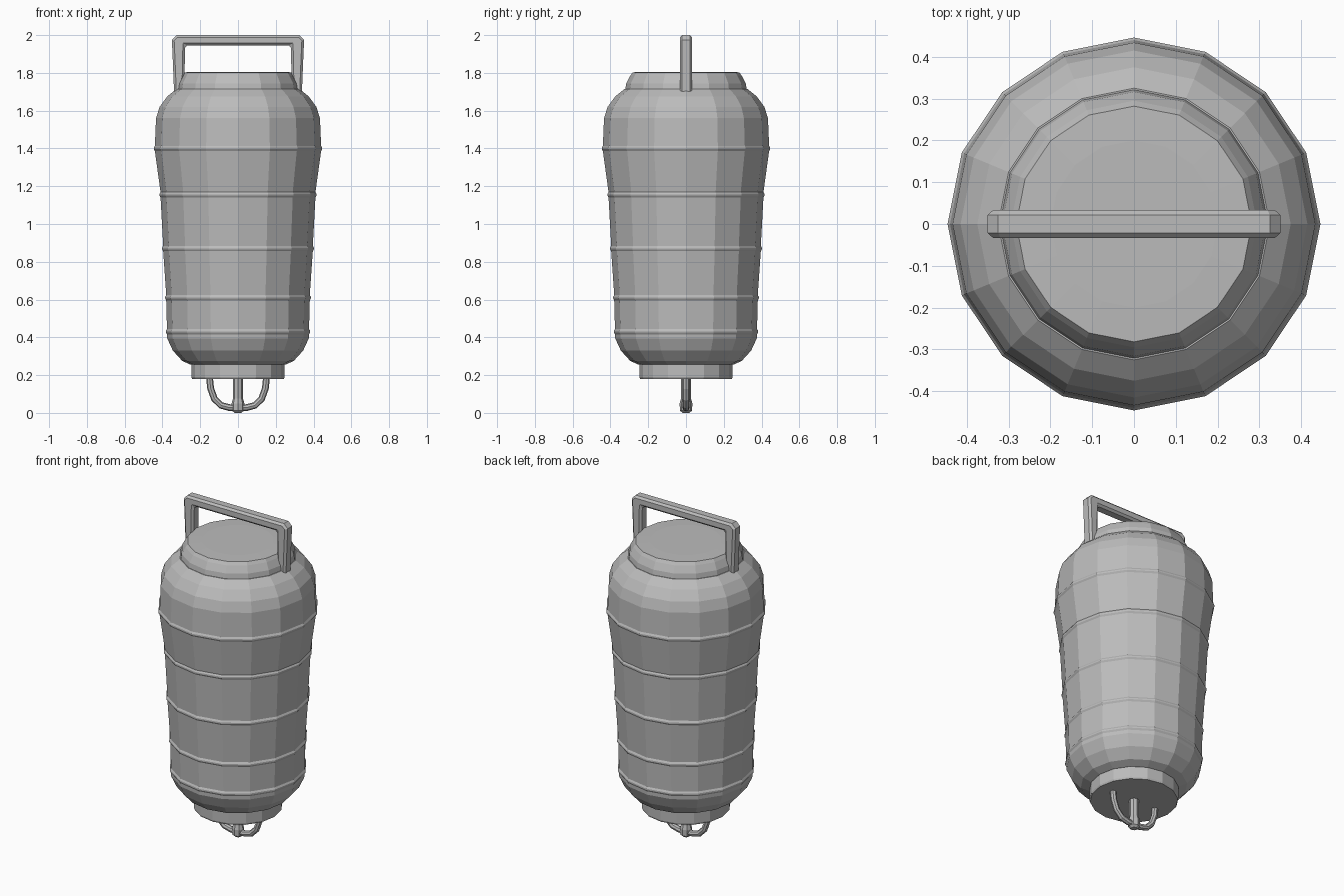
import bpy, bmesh, math
from mathutils import Vector

if "Cube" in bpy.data.objects:
    bpy.data.objects.remove(bpy.data.objects["Cube"])

grey = bpy.data.materials.new("plain grey")
grey.diffuse_color = (0.5, 0.5, 0.5, 1)
grey.use_nodes = True
grey.node_tree.nodes["Principled BSDF"].inputs["Base Color"].default_value = grey.diffuse_color


def finish(name, bm):
    bmesh.ops.recalc_face_normals(bm, faces=bm.faces[:])
    me = bpy.data.meshes.new(name)
    bm.to_mesh(me)
    bm.free()
    me.materials.append(grey)
    ob = bpy.data.objects.new(name, me)
    bpy.context.collection.objects.link(ob)
    return ob


def skin(bm, rings):
    # bridge closed rings and cap both ends
    n = len(rings[0])
    for a, b in zip(rings, rings[1:]):
        for i in range(n):
            j = (i + 1) % n
            bm.faces.new((a[i], a[j], b[j], b[i]))
    bm.faces.new(rings[0])
    bm.faces.new(rings[-1])


def lathe(name, profile, n=16):
    bm = bmesh.new()
    rings = [[bm.verts.new((r * math.cos(2 * math.pi * i / n),
                            r * math.sin(2 * math.pi * i / n), z))
              for i in range(n)] for r, z in profile]
    skin(bm, rings)
    return finish(name, bm)


def tube(name, path, rad, n=8):
    # round tube along a path lying in the xz plane
    bm = bmesh.new()
    pts = [Vector((x, 0, z)) for x, z in path]
    rings = []
    for k, p in enumerate(pts):
        t = (pts[min(k + 1, len(pts) - 1)] - pts[max(k - 1, 0)]).normalized()
        side = Vector((t.z, 0, -t.x))
        rings.append([bm.verts.new(p + side * rad * math.cos(2 * math.pi * i / n)
                                   + Vector((0, rad * math.sin(2 * math.pi * i / n), 0)))
                      for i in range(n)])
    skin(bm, rings)
    return finish(name, bm)


# paper body: slightly waisted barrel with thin raised ribs
profile = [(0.25, 0.255), (0.295, 0.275), (0.345, 0.33), (0.375, 0.395)]
for z, r in [(0.43, 0.382), (0.61, 0.386), (0.87, 0.402), (1.155, 0.416), (1.40, 0.446)]:
    profile += [(r - 0.006, z - 0.014), (r, z - 0.004), (r, z + 0.004), (r - 0.006, z + 0.014)]
profile += [(0.434, 1.56), (0.415, 1.62), (0.375, 1.675), (0.325, 1.715)]
lathe("lantern_body", profile)

# top cap and bottom collar
lathe("top_cap", [(0.31, 1.69), (0.322, 1.71), (0.316, 1.745), (0.295, 1.785),
                  (0.282, 1.803), (0.2, 1.806)])
lathe("bottom_collar", [(0.243, 0.18), (0.247, 0.19), (0.247, 0.265)])

# carrying handle: flat outline extruded in y with chamfered edges
half = [(0.28, 1.945), (0.283, 1.79), (0.298, 1.69), (0.338, 1.69),
        (0.345, 1.86), (0.35, 1.975), (0.325, 2.0)]
outline = half + [(-x, z) for x, z in reversed(half)]
bm = bmesh.new()
skin(bm, [[bm.verts.new((x, y, z)) for x, z in outline] for y in (-0.033, 0.033)])
handle = finish("handle", bm)
bev = handle.modifiers.new("chamfer", 'BEVEL')
bev.width = 0.012
bev.segments = 1
bev.limit_method = 'ANGLE'
bev.angle_limit = math.radians(50)

# bottom fitting: U-shaped loop with a central stem
arc = [(0.152, 0.2), (0.145, 0.13), (0.125, 0.075), (0.09, 0.04), (0.045, 0.028)]
tube("bottom_loop", arc + [(0, 0.026)] + [(-x, z) for x, z in reversed(arc)], 0.018)
lathe("bottom_stem", [(0.018, 0.0), (0.032, 0.012), (0.034, 0.05), (0.027, 0.075),
                      (0.027, 0.19)], 8)
